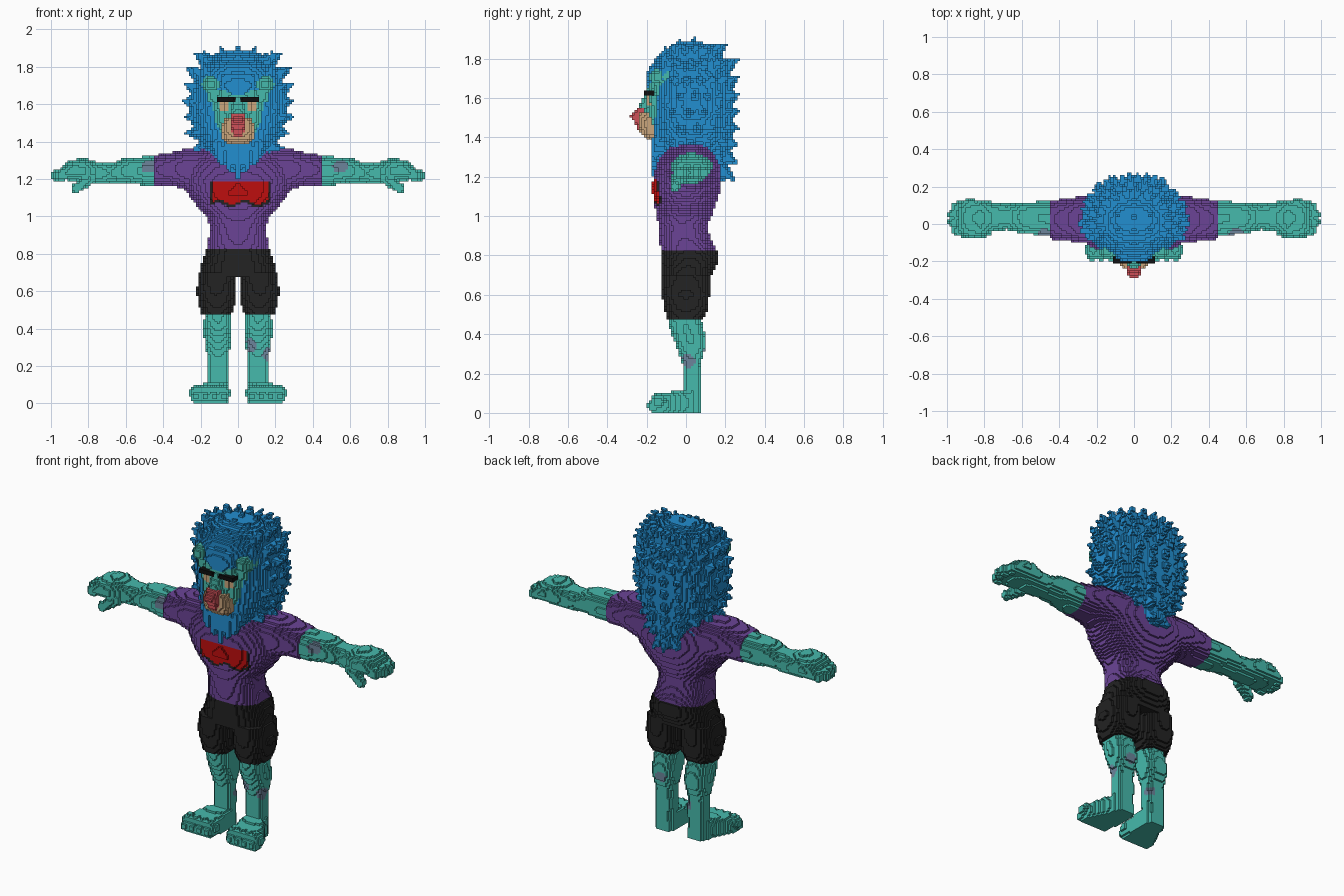
import bpy, math, random

if "Cube" in bpy.data.objects:
    bpy.data.objects.remove(bpy.data.objects["Cube"])

random.seed(4)
V = 0.0125                       # block size
cells = {}                       # (i, j, k) -> [part, colour]

PALETTE = {                      # sRGB 0-255, converted to linear below
    "teal_skin": (70, 186, 172), "blue_mane": (34, 142, 208),
    "purple_shirt": (107, 68, 150), "black_cloth": (35, 35, 35),
    "red_panel": (190, 14, 14), "tan_muzzle": (203, 166, 124),
    "rose_nose": (205, 80, 88), "grey_spots": (108, 132, 155),
    "brow_black": (14, 14, 14)}
NAMES = list(PALETTE)


def put(cell, part, colour, mirror):
    if not mirror:
        cells[cell] = [part, colour]
        return
    i, j, k = cell
    cells[cell] = ["left_" + part, colour]
    cells[(-1 - i, j, k)] = ["right_" + part, colour]


def span(a, b):
    """Block indices whose centres lie between a and b."""
    return range(math.ceil(a / V - 0.5), math.floor(b / V - 0.5) + 1)


def section_at(sections, t):
    for s, e in zip(sections, sections[1:]):
        if s[0] <= t <= e[0]:
            f = (t - s[0]) / (e[0] - s[0])
            return [p + (q - p) * f for p, q in zip(s[1:], e[1:])]
    return list(sections[-1][1:])


def loft(part, colour, axis, sections, n=2.4, mirror=False):
    """Solid through rounded sections (t, a0, a1, b0, b1) along an axis."""
    for c in span(sections[0][0], sections[-1][0]):
        a0, a1, b0, b1 = section_at(sections, (c + 0.5) * V)
        ca, cb, ra, rb = (a0 + a1) / 2, (b0 + b1) / 2, (a1 - a0) / 2, (b1 - b0) / 2
        for a in span(a0, a1):
            u = abs(((a + 0.5) * V - ca) / ra) ** n
            for b in span(b0, b1):
                if u + abs(((b + 0.5) * V - cb) / rb) ** n <= 1:
                    cell = [a, b]
                    cell.insert(axis, c)
                    put(tuple(cell), part, colour, mirror)


def taper(part, colour, p, q, r0, r1, mirror=False):
    """Round-ended tapered rod from p to q."""
    d = [b - a for a, b in zip(p, q)]
    dd = sum(v * v for v in d) or 1e-9
    lo = [min(a - r0, b - r1) for a, b in zip(p, q)]
    hi = [max(a + r0, b + r1) for a, b in zip(p, q)]
    for i in span(lo[0], hi[0]):
        for j in span(lo[1], hi[1]):
            for k in span(lo[2], hi[2]):
                c = ((i + .5) * V - p[0], (j + .5) * V - p[1], (k + .5) * V - p[2])
                f = max(0, min(1, sum(a * b for a, b in zip(c, d)) / dd))
                if sum((a - b * f) ** 2 for a, b in zip(c, d)) <= (r0 + (r1 - r0) * f) ** 2:
                    put((i, j, k), part, colour, mirror)


def paint(colour, old, test):
    """Recolour blocks of one colour by a position rule."""
    for (i, j, k), v in cells.items():
        if v[1] == old and test((i + .5) * V, (j + .5) * V, (k + .5) * V):
            v[1] = colour


# legs, feet and toes
loft("leg", "teal_skin", 2, [
    (.05, .055, .17, -.02, .075), (.15, .05, .168, -.018, .08), (.25, .05, .165, -.018, .075),
    (.35, .033, .182, -.052, .107), (.42, .035, .182, -.08, .092), (.5, .045, .18, -.09, .07)],
    mirror=True)
loft("foot", "teal_skin", 1, [
    (-.17, .055, .245, -.01, .09), (-.1, .05, .235, -.01, .1), (-.03, .045, .195, -.01, .115),
    (.04, .05, .17, -.01, .1), (.08, .07, .15, -.01, .06)], n=4, mirror=True)
for x in (.078, .127, .176, .223):
    taper("foot", "teal_skin", (x, -.14, .058), (x, -.166, .035), .04, .031, True)
for c in [c for c in cells if c[2] < 0]:
    del cells[c]

# shorts
loft("shorts", "black_cloth", 2, [
    (.475, .035, .195, -.095, .09), (.53, .015, .21, -.11, .115),
    (.6, .011, .222, -.122, .12), (.7, .008, .208, -.127, .125)], n=2.6, mirror=True)
loft("shorts_hips", "black_cloth", 2, [
    (.675, -.205, .205, -.127, .125), (.72, -.2, .2, -.127, .14),
    (.77, -.187, .187, -.127, .165), (.83, -.168, .168, -.125, .162)])

# arms, hands, fingers and thumbs
loft("arm", "teal_skin", 0, [
    (.40, -.065, .12, 1.165, 1.32), (.5, -.06, .12, 1.165, 1.32), (.6, -.05, .115, 1.18, 1.313),
    (.68, -.03, .107, 1.178, 1.285), (.75, -.04, .115, 1.175, 1.29), (.82, -.072, .13, 1.18, 1.312),
    (.9, -.07, .13, 1.19, 1.3), (.935, -.055, .115, 1.2, 1.275)], mirror=True)
for y, tip in ((-.04, .945), (.008, .968), (.056, .97), (.1, .95)):
    taper("arm", "teal_skin", (.87, y, 1.255), (tip, y * .9, 1.218), .036, .029, True)
taper("arm", "teal_skin", (.79, -.035, 1.205), (.865, -.055, 1.15), .034, .025, True)

# shirt with sleeves
loft("sleeve", "purple_shirt", 0, [
    (.2, -.11, .15, 1.11, 1.36), (.3, -.1, .145, 1.15, 1.357),
    (.36, -.09, .135, 1.165, 1.342), (.445, -.08, .126, 1.165, 1.328)], mirror=True)
loft("shirt", "purple_shirt", 2, [
    (.82, -.167, .167, -.127, .16), (.88, -.157, .157, -.135, .125), (.95, -.152, .152, -.14, .11),
    (1.0, -.165, .165, -.15, .13), (1.05, -.215, .215, -.16, .15), (1.12, -.268, .268, -.17, .17),
    (1.2, -.305, .305, -.168, .182), (1.28, -.295, .295, -.145, .172), (1.36, -.21, .21, -.1, .14)])

# chest panel with dark lower and side edge
paint("black_cloth", "purple_shirt", lambda x, y, z:
      y < -.06 and abs(x - .01) < .16 and 1.06 + .012 * math.sin(45 * x) < z < 1.19)
paint("red_panel", "black_cloth", lambda x, y, z:
      y < -.06 and abs(x - .01) < .15 and 1.076 + .012 * math.sin(45 * x) < z < 1.2)

# mane body
mane = [(1.17, -.04, .04, .05, .19), (1.22, -.075, .075, -.15, .21), (1.3, -.14, .14, -.177, .225),
        (1.38, -.20, .20, -.178, .23), (1.45, -.235, .235, -.178, .235),
        (1.55, -.262, .262, -.178, .24), (1.65, -.258, .258, -.178, .24),
        (1.75, -.23, .23, -.176, .21), (1.8, -.2, .2, -.16, .18),
        (1.85, -.155, .155, -.1, .13), (1.89, -.08, .08, -.03, .08)]
loft("mane", "blue_mane", 2, mane, n=2.2)

# mane tufts in rings, on the sides and back
for ring in range(9):
    z = 1.23 + ring * .073
    x0, x1, y0, y1 = section_at(mane, z)
    cy, count = (y0 + y1) / 2, 8 + min(ring, 5)
    for n in range(count):
        a = math.radians(-25 + 230 * (n + .5 * (ring % 2)) / (count - .5))
        ux, uy = math.cos(a), math.sin(a)
        base = (x1 * .86 * ux, cy + (y1 - cy) * .86 * uy, z)
        length = random.uniform(.06, .085)
        rise = max(-.05, min(.06, (z - 1.45) * .2))
        tip = (base[0] + length * ux, min(.272, base[1] + length * uy), z + rise)
        taper("mane", "blue_mane", base, tip, .045, .006)

# mane crown and front beard tufts
for x in (-.16, -.08, 0, .08, .16):
    for y in (-.1, -.03, .04, .12):
        tip = (x * 1.15, y * 1.1, 1.917 - 1.5 * x * x - 4 * (y - .02) ** 2)
        taper("mane", "blue_mane", (x, y, tip[2] - .11), tip, .045, .006)
for x in (-.1, -.05, 0, .05, .1):
    taper("mane", "blue_mane", (x, -.13, 1.38), (x * .9, -.165, 1.215 + abs(x) * .7), .045, .012)

# face and ears
loft("face", "teal_skin", 2, [
    (1.42, -.085, .085, -.19, 0), (1.5, -.128, .128, -.195, 0),
    (1.6, -.138, .138, -.2, 0), (1.675, -.115, .115, -.192, 0)], n=3.2)
taper("ear", "teal_skin", (.143, -.145, 1.705), (.15, -.09, 1.71), .043, .05, True)
taper("face", "teal_skin", (.125, -.12, 1.64), (.14, -.13, 1.7), .045, .03)
taper("face", "teal_skin", (-.125, -.12, 1.64), (-.14, -.13, 1.7), .045, .03)
loft("mane_fringe", "blue_mane", 2, [
    (1.65, -.03, .03, -.2, -.1), (1.69, -.1, .1, -.2, -.1), (1.76, -.09, .09, -.19, -.1)], n=4)

# eyes painted on the face
paint("tan_muzzle", "teal_skin", lambda x, y, z:
      .045 < abs(x) < .102 and y < -.14 and 1.56 < z < 1.608)

# nose bridge, muzzle, nose and brows
loft("nose_bridge", "teal_skin", 2, [
    (1.52, -.05, .05, -.245, -.1), (1.57, -.042, .042, -.232, -.1),
    (1.65, -.035, .035, -.2, -.1)], n=3)
loft("muzzle", "tan_muzzle", 2, [
    (1.39, -.065, .065, -.195, -.1), (1.42, -.088, .088, -.23, -.1),
    (1.48, -.09, .09, -.248, -.1), (1.53, -.065, .065, -.245, -.1)], n=2.6)
loft("nose", "rose_nose", 2, [
    (1.42, -.03, .03, -.238, -.15), (1.47, -.035, .035, -.262, -.15),
    (1.505, -.042, .042, -.283, -.15), (1.555, -.035, .035, -.245, -.15)], n=4)
loft("brow", "brow_black", 2, [
    (1.61, .018, .116, -.216, -.14), (1.64, .018, .116, -.212, -.14)], n=9, mirror=True)

# grey spots on arms and legs
for sx, sy, sz, r in ((.55, -.06, 1.275, .045), (-.48, -.06, 1.275, .042), (.06, -.03, .31, .038),
                      (.155, .01, .265, .035), (-.06, .06, .2, .03), (.1, .1, .33, .035)):
    paint("grey_spots", "teal_skin", lambda x, y, z:
          (x - sx) ** 2 + (y - sy) ** 2 + (z - sz) ** 2 < r * r)

# materials
materials = []
for name, rgb in PALETTE.items():
    m = bpy.data.materials.new(name)
    m.diffuse_color = [((c / 255 + .055) / 1.055) ** 2.4 for c in rgb] + [1]
    m.use_nodes = True
    m.node_tree.nodes["Principled BSDF"].inputs["Base Color"].default_value = m.diffuse_color
    materials.append(m)

# one blocky mesh per part, keeping only exposed faces
SIDES = {(1, 0, 0): ((1, 0, 0), (1, 1, 0), (1, 1, 1), (1, 0, 1)),
         (-1, 0, 0): ((0, 0, 0), (0, 0, 1), (0, 1, 1), (0, 1, 0)),
         (0, 1, 0): ((0, 1, 0), (0, 1, 1), (1, 1, 1), (1, 1, 0)),
         (0, -1, 0): ((0, 0, 0), (1, 0, 0), (1, 0, 1), (0, 0, 1)),
         (0, 0, 1): ((0, 0, 1), (1, 0, 1), (1, 1, 1), (0, 1, 1)),
         (0, 0, -1): ((0, 0, 0), (0, 1, 0), (1, 1, 0), (1, 0, 0))}
parts = {}
for (i, j, k), (part, colour) in cells.items():
    verts, faces, mats = parts.setdefault(part, ({}, [], []))
    for (a, b, c), quad in SIDES.items():
        if (i + a, j + b, k + c) not in cells:
            faces.append([verts.setdefault((i + x, j + y, k + z), len(verts)) for x, y, z in quad])
            mats.append(NAMES.index(colour))
for part, (verts, faces, mats) in parts.items():
    if not faces:
        continue
    mesh = bpy.data.meshes.new(part)
    mesh.from_pydata([(x * V, y * V, z * V) for x, y, z in verts], [], faces)
    used = sorted(set(mats))
    for u in used:
        mesh.materials.append(materials[u])
    for poly, m in zip(mesh.polygons, mats):
        poly.material_index = used.index(m)
    bpy.context.collection.objects.link(bpy.data.objects.new(part, mesh))
